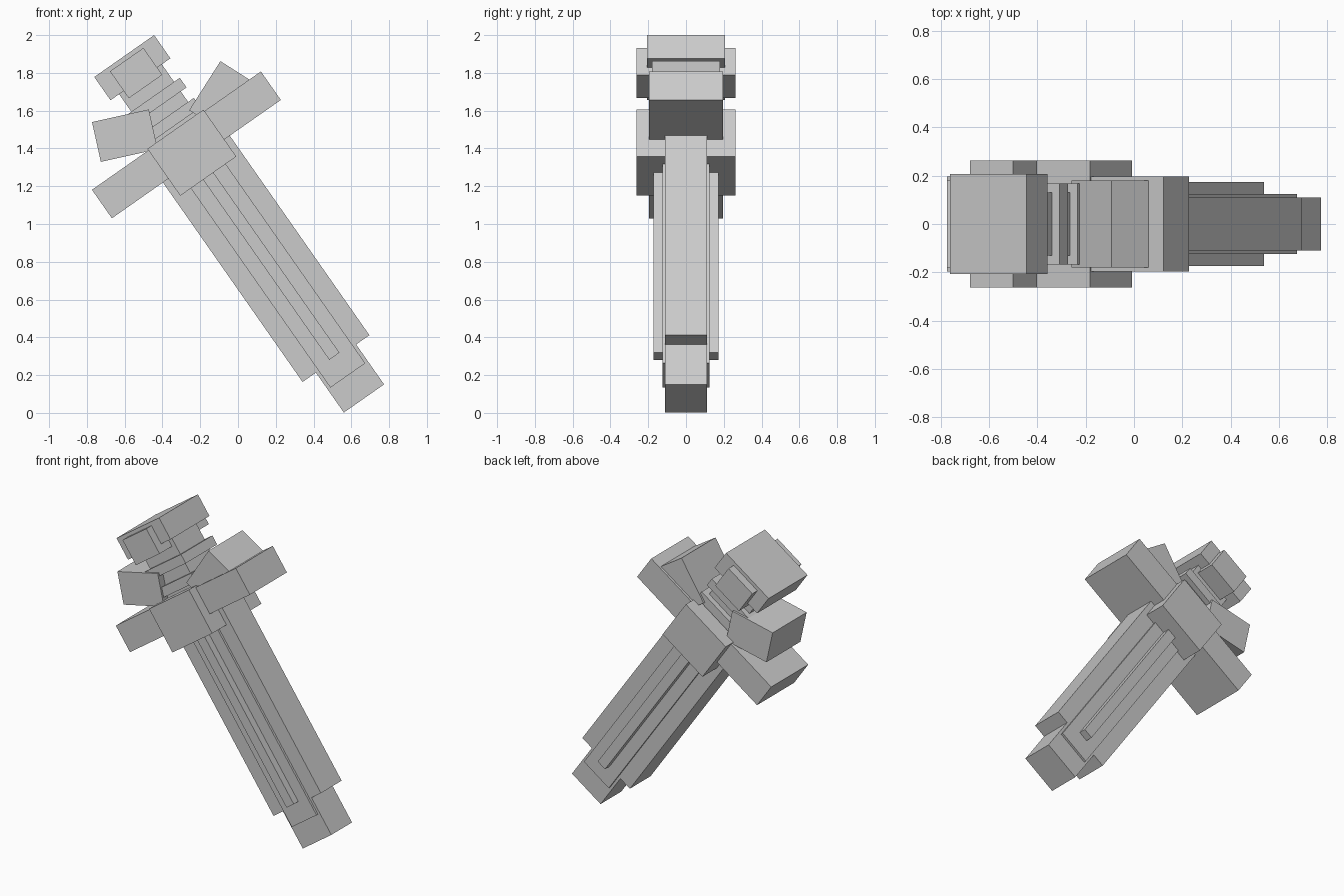
import bpy, bmesh
from math import radians
from mathutils import Matrix, Vector

cube = bpy.data.objects.get("Cube")
if cube:
    bpy.data.objects.remove(cube, do_unlink=True)

grey = bpy.data.materials.new("plain_grey")
grey.use_nodes = True
colour = (0.6, 0.6, 0.6, 1)
grey.diffuse_color = colour
grey.node_tree.nodes["Principled BSDF"].inputs["Base Color"].default_value = colour

# The whole sword leans in the front plane, with its tip on the ground
LEAN = Matrix.Rotation(radians(-35), 4, 'Y')
MID = 0.59  # the blade's centre line across the guard


def box(name, width, depth, bottom, top, across=MID, tilt=0):
    """Box set along the sword's own axis, optionally tilted about its centre."""
    mesh = bpy.data.meshes.new(name)
    bm = bmesh.new()
    bmesh.ops.create_cube(bm, size=1)
    bmesh.ops.scale(bm, vec=Vector((width, depth, top - bottom)), verts=bm.verts)
    bm.to_mesh(mesh)
    bm.free()
    mesh.materials.append(grey)
    obj = bpy.data.objects.new(name, mesh)
    bpy.context.collection.objects.link(obj)
    place = Matrix.Translation((across, 0, (bottom + top) / 2))
    obj.matrix_world = LEAN @ place @ Matrix.Rotation(radians(tilt), 4, 'Y')
    return obj


# Blade with its stepped tip and raised spine
box("blade", 0.432, 0.22, -0.062, 1.3)
box("blade_tip", 0.26, 0.22, -0.32, -0.062)
box("blade_spine", 0.225, 0.25, -0.171, 1.25)
box("spine_ridge", 0.066, 0.346, -0.047, 1.25)

# Guard with its centre block and two tilted horns
box("guard", 1.092, 0.394, 1.227, 1.411)
box("guard_centre", 0.362, 0.524, 1.117, 1.42)
for name, across, height, tilt in (("right_horn", 0.351, 1.546, 22.5),
                                   ("left_horn", 0.891, 1.42, -22.5)):
    box(name, 0.308, 0.362, height - 0.108, height + 0.108, across, tilt)

# Grip with two rings
box("grip", 0.276, 0.26, 1.4, 1.75)
for name, bottom in (("lower_ring", 1.438), ("upper_ring", 1.568)):
    box(name, 0.35, 0.334, bottom, bottom + 0.062)

# Pommel with a cross block showing front and back
box("pommel", 0.387, 0.414, 1.743, 1.893)
box("pommel_block", 0.216, 0.524, 1.696, 1.87)
